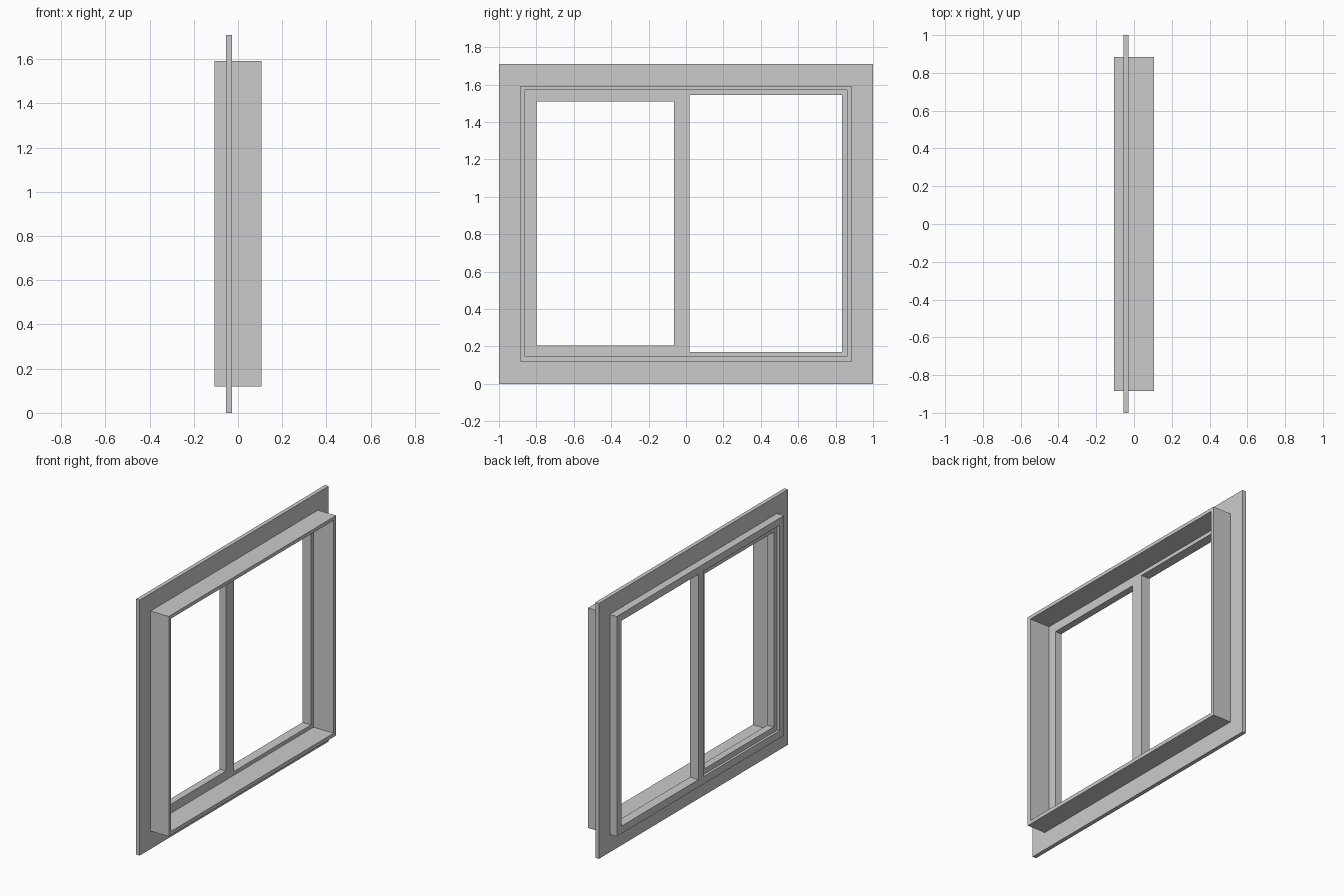
import bpy, bmesh

if "Cube" in bpy.data.objects:
    bpy.data.objects.remove(bpy.data.objects["Cube"])


def make_object(name, bm):
    bmesh.ops.recalc_face_normals(bm, faces=bm.faces)
    mesh = bpy.data.meshes.new(name)
    bm.to_mesh(mesh)
    bm.free()
    obj = bpy.data.objects.new(name, mesh)
    bpy.context.collection.objects.link(obj)
    return obj


def rect(y0, y1, z0, z1):
    return [(y0, z0), (y1, z0), (y1, z1), (y0, z1)]


def ring(name, outer, inner, x0, x1):
    """Rectangular frame in the YZ plane, running from x0 to x1."""
    bm = bmesh.new()
    loops = [[bm.verts.new((x, y, z)) for y, z in rect(*r)]
             for r, x in ((outer, x0), (outer, x1), (inner, x1), (inner, x0))]
    for a, b in zip(loops, loops[1:] + loops[:1]):
        for i in range(4):
            j = (i + 1) % 4
            bm.faces.new((a[i], a[j], b[j], b[i]))
    return make_object(name, bm)


def bar(name, area, x0, x1):
    """Solid rectangular bar running from x0 to x1."""
    bm = bmesh.new()
    face = bm.faces.new([bm.verts.new((x0, y, z)) for y, z in rect(*area)])
    ext = bmesh.ops.extrude_face_region(bm, geom=[face])["geom"]
    bmesh.ops.translate(bm, vec=(x1 - x0, 0, 0),
                        verts=[v for v in ext if isinstance(v, bmesh.types.BMVert)])
    # the source face stays as the cap on the x0 side
    if not any(abs(f.calc_center_median().x - x0) < 1e-6 for f in bm.faces):
        bm.faces.new([v for v in bm.verts if abs(v.co.x - x0) < 1e-6])
    return make_object(name, bm)


BACK, FRONT = -0.107, 0.107
box_outer = (-0.885, 0.885, 0.12, 1.593)
box_inner = (-0.86, 0.86, 0.145, 1.57)
frame_inner = (-0.835, 0.835, 0.17, 1.545)

# Flat trim plate around the window
ring("outer_trim", (-1, 1, 0, 1.71), box_outer, -0.055, -0.028)

# Deep lining that passes through the wall
ring("window_lining", box_outer, box_inner, BACK, FRONT)

# Thin fixed frame and its centre post
ring("fixed_frame", box_inner, frame_inner, BACK, -0.043)
bar("centre_mullion", (-0.03, 0.02, 0.17, 1.545), BACK, -0.043)

# Opening sash set into the left half
ring("left_sash", (-0.835, -0.03, 0.17, 1.545),
     (-0.80, -0.065, 0.205, 1.51), -0.09, -0.043)
